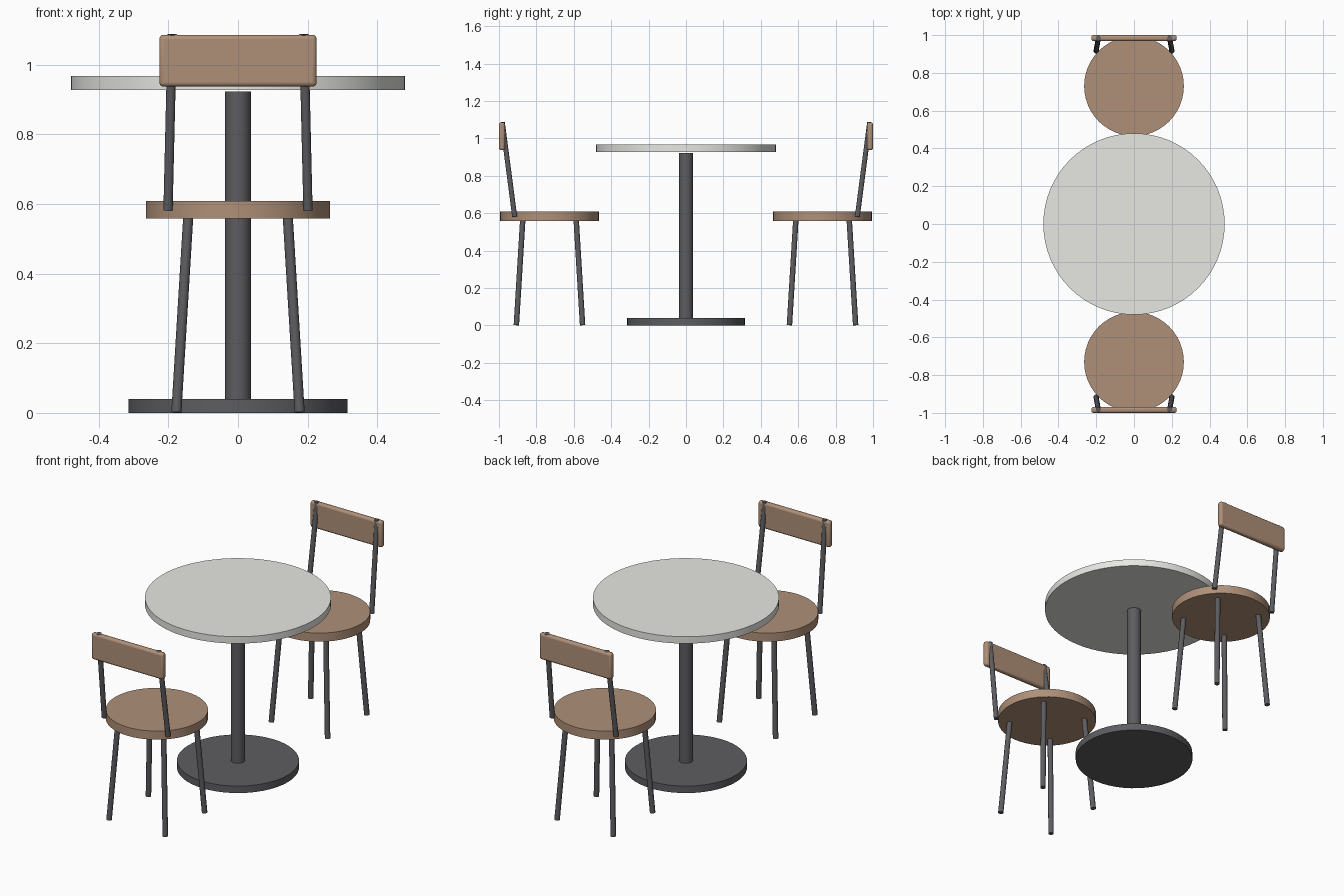
import bpy
from mathutils import Vector

if "Cube" in bpy.data.objects:
    bpy.data.objects.remove(bpy.data.objects["Cube"])


def material(name, rgb):
    m = bpy.data.materials.new(name)
    m.diffuse_color = (*rgb, 1)
    m.use_nodes = True
    m.node_tree.nodes["Principled BSDF"].inputs["Base Color"].default_value = m.diffuse_color
    return m


wood = material("wood", (0.43, 0.28, 0.19))
metal = material("dark_metal", (0.11, 0.11, 0.12))
white = material("pale_top", (0.80, 0.80, 0.77))


def finish(obj, name, mat):
    obj.name = name
    obj.data.materials.append(mat)
    bpy.ops.object.shade_smooth_by_angle()
    return obj


def rod(name, start, end, radius, mat, sides=16):
    """Cylinder running between two points."""
    a, b = Vector(start), Vector(end)
    bpy.ops.mesh.primitive_cylinder_add(
        vertices=sides, radius=radius, depth=(b - a).length, location=(a + b) / 2,
        rotation=(b - a).to_track_quat('Z', 'Y').to_euler())
    return finish(bpy.context.object, name, mat)


# Pedestal table
rod("table_base", (0, 0, 0), (0, 0, 0.04), 0.315, metal, 48)
rod("table_column", (0, 0, 0.03), (0, 0, 0.923), 0.037, metal, 32)
rod("table_top", (0, 0, 0.928), (0, 0, 0.967), 0.48, white, 64)


def chair(label, s):
    """Chair on the s side of the table, backrest facing outward."""
    cy = 0.73 * s
    rod(label + "_seat", (0, cy, 0.559), (0, cy, 0.608), 0.264, wood, 48)

    # Splayed legs and leaning back supports
    for side, x in (("left", -1), ("right", 1)):
        for place, d in (("inner", -s), ("outer", s)):
            rod(f"{label}_{place}_{side}_leg",
                (0.177 * x, cy + 0.177 * d, 0.002),
                (0.143 * x, cy + 0.143 * d, 0.562), 0.0145, metal)
        rod(f"{label}_{side}_back_support",
            (0.201 * x, 0.916 * s, 0.582), (0.189 * x, 0.982 * s, 1.087),
            0.0135, metal)

    # Rounded backrest board
    bpy.ops.mesh.primitive_cube_add(size=1, location=(0, 0.984 * s, 1.0115))
    board = bpy.context.object
    board.scale = (0.452, 0.032, 0.149)
    bpy.ops.object.transform_apply(location=False, rotation=False, scale=True)
    bevel = board.modifiers.new("rounded_edges", 'BEVEL')
    bevel.width = 0.012
    bevel.segments = 3
    finish(board, label + "_backrest", wood)


chair("front_chair", -1)
chair("rear_chair", 1)
